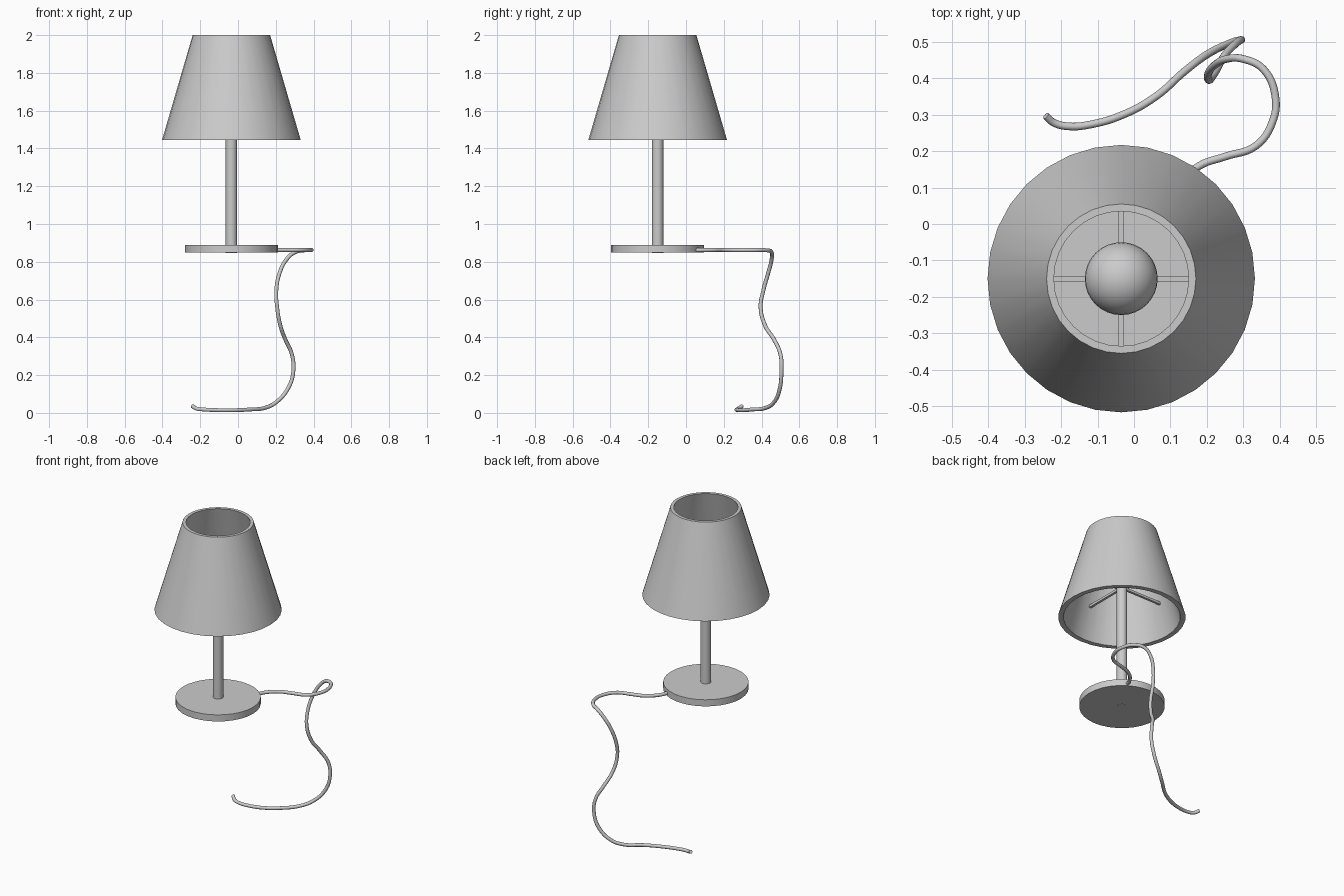
import bpy, bmesh, math

if "Cube" in bpy.data.objects:
    bpy.data.objects.remove(bpy.data.objects["Cube"])

CX, CY = -0.035, -0.15   # lamp axis


def smooth(obj):
    bpy.ops.object.select_all(action='DESELECT')
    obj.select_set(True)
    bpy.context.view_layer.objects.active = obj
    bpy.ops.object.shade_smooth_by_angle(angle=math.radians(35))


def cylinder(name, r, z0, z1, sides=32):
    bpy.ops.mesh.primitive_cylinder_add(vertices=sides, radius=r, depth=z1 - z0,
                                        location=(CX, CY, (z0 + z1) / 2))
    obj = bpy.context.object
    obj.name = name
    smooth(obj)
    return obj


# base disc and pole
cylinder("base", 0.246, 0.848, 0.89)
cylinder("pole", 0.03, 0.847, 1.65)

# lampshade: closed profile revolved round the lamp axis
profile = [(0.367, 1.445), (0.205, 2.0), (0.185, 2.0), (0.337, 1.445)]
SIDES = 32
bm = bmesh.new()
rings = []
for r, z in profile:
    rings.append([bm.verts.new((r * math.sin(2 * math.pi * i / SIDES),
                                r * math.cos(2 * math.pi * i / SIDES), z))
                  for i in range(SIDES)])
for k in range(len(rings)):
    a, b = rings[k], rings[(k + 1) % len(rings)]
    for i in range(SIDES):
        j = (i + 1) % SIDES
        bm.faces.new((a[i], a[j], b[j], b[i]))
bmesh.ops.recalc_face_normals(bm, faces=bm.faces)
mesh = bpy.data.meshes.new("lampshade")
bm.to_mesh(mesh)
bm.free()
shade = bpy.data.objects.new("lampshade", mesh)
shade.location = (CX, CY, 0)
bpy.context.collection.objects.link(shade)
smooth(shade)

# bulb
bpy.ops.mesh.primitive_uv_sphere_add(segments=32, ring_count=16, radius=0.1,
                                     location=(CX, CY, 1.74))
bulb = bpy.context.object
bulb.name = "bulb"
smooth(bulb)

# four spokes holding the shade
for i in range(4):
    a = i * math.pi / 2
    mid = (0.02 + 0.29) / 2
    bpy.ops.mesh.primitive_cube_add(size=1, rotation=(0, 0, a),
                                    location=(CX + mid * math.cos(a),
                                              CY + mid * math.sin(a), 1.64))
    spoke = bpy.context.object
    spoke.name = f"shade_spoke_{i + 1}"
    spoke.scale = (0.27, 0.015, 0.015)

# power cord, hanging from the base to the floor
path = [(.09, .045, .862), (.115, .10, .862), (.18, .16, .862), (.25, .185, .862),
        (.335, .215, .862), (.38, .28, .862), (.388, .35, .862), (.355, .425, .861),
        (.30, .453, .85), (.255, .453, .81), (.22, .435, .74), (.203, .41, .65),
        (.207, .395, .56), (.225, .42, .46), (.25, .465, .39), (.285, .5, .31),
        (.293, .505, .22), (.265, .497, .13), (.2, .465, .055), (.14, .42, .026),
        (.06, .35, .018), (-.03, .30, .014), (-.12, .273, .015), (-.18, .268, .018),
        (-.22, .278, .023), (-.242, .297, .036)]
curve = bpy.data.curves.new("power_cord", 'CURVE')
curve.dimensions = '3D'
curve.bevel_depth = 0.0105
curve.bevel_resolution = 3
curve.resolution_u = 6
curve.use_fill_caps = True
spline = curve.splines.new('BEZIER')
spline.bezier_points.add(len(path) - 1)
for pt, co in zip(spline.bezier_points, path):
    pt.co = co
    pt.handle_left_type = pt.handle_right_type = 'AUTO'
cord = bpy.data.objects.new("power_cord", curve)
bpy.context.collection.objects.link(cord)
